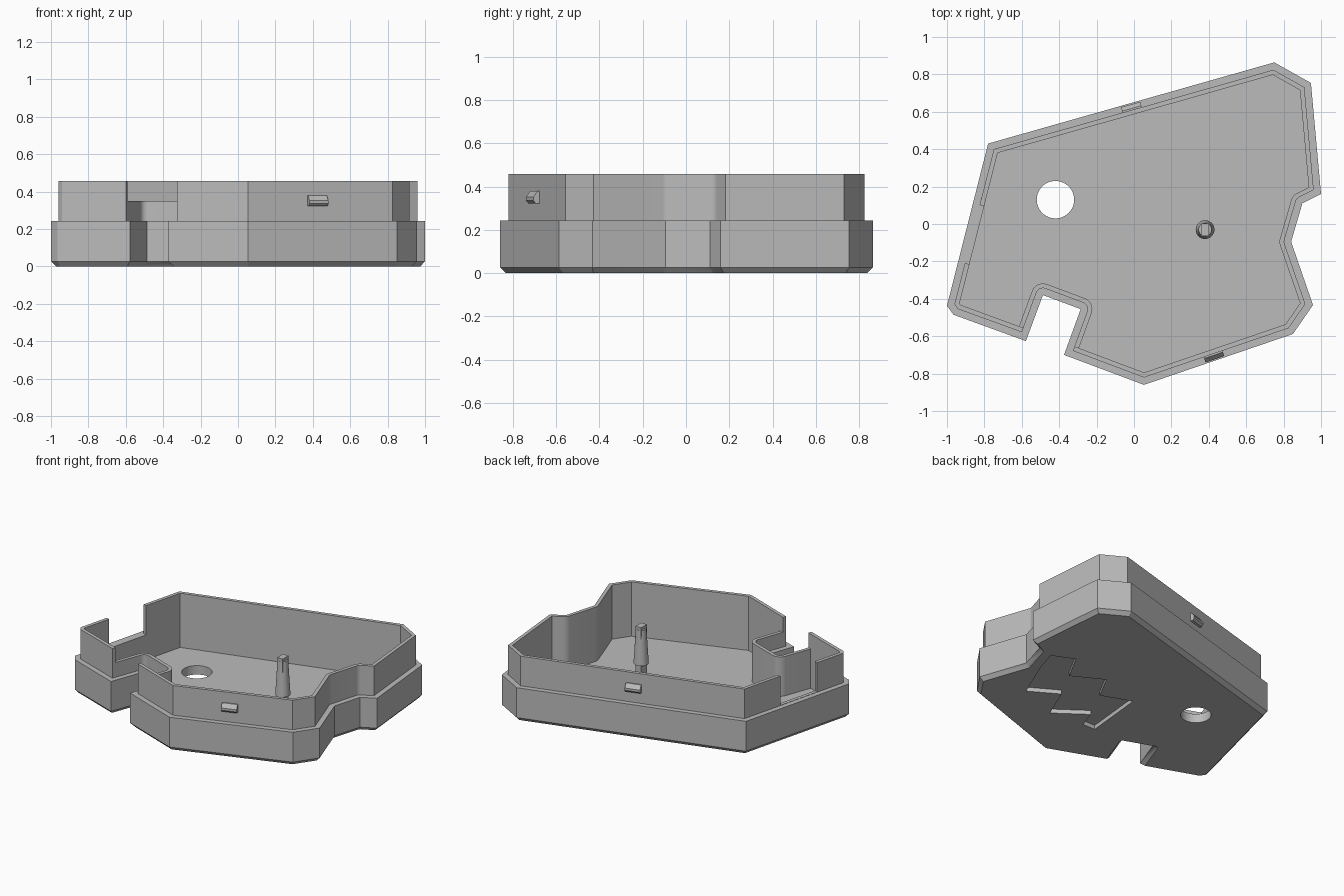
import bpy, bmesh, math
from mathutils import Vector, Matrix

if "Cube" in bpy.data.objects:
    bpy.data.objects.remove(bpy.data.objects["Cube"])

grey = bpy.data.materials.new("grey_plastic")
grey.diffuse_color = (0.5, 0.5, 0.5, 1)
grey.use_nodes = True
grey.node_tree.nodes["Principled BSDF"].inputs["Base Color"].default_value = grey.diffuse_color

# Outer footprint, clockwise from the back left corner
OUTLINE = [(-.78, .43), (.75, .864), (.946, .754), (1, .16), (.9, .11), (.84, -.095),
           (.957, -.433), (.85, -.588), (.053, -.86), (-.374, -.70), (-.285, -.455),
           (-.487, -.38), (-.578, -.626), (-.965, -.485), (-1, -.437)]
LIP, INNER = .037, .062          # inset of the lip's outer and inner faces
BASE_TOP, TOP, FLOOR = .243, .457, .065


def inset(d, z, steps=8):
    """Inset footprint: mitred outer corners, rounded inward corners."""
    pts = [Vector(p) for p in OUTLINE]
    ring = []
    for i, p in enumerate(pts):
        a = (p - pts[i - 1]).normalized()
        b = (pts[(i + 1) % len(pts)] - p).normalized()
        na, nb = Vector((a.y, -a.x)), Vector((b.y, -b.x))
        turn = math.atan2(a.x * b.y - a.y * b.x, a.dot(b))
        if turn > 0:
            for k in range(steps + 1):
                t = turn * k / steps
                n = Vector((na.x * math.cos(t) - na.y * math.sin(t),
                            na.x * math.sin(t) + na.y * math.cos(t)))
                ring.append((*(p + n * d), z))
        else:
            ring.append((*(p + (na + nb) * d / (1 + na.dot(nb))), z))
    return ring


def finish(name, bm):
    bmesh.ops.remove_doubles(bm, verts=bm.verts, dist=1e-5)
    bmesh.ops.recalc_face_normals(bm, faces=bm.faces)
    me = bpy.data.meshes.new(name)
    bm.to_mesh(me)
    bm.free()
    me.materials.append(grey)
    ob = bpy.data.objects.new(name, me)
    bpy.context.collection.objects.link(ob)
    return ob


def loft(name, rings):
    """Closed solid through rings with equal point counts."""
    bm = bmesh.new()
    rows = [[bm.verts.new(p) for p in r] for r in rings]
    n = len(rows[0])
    for r, s in zip(rows, rows[1:]):
        for i in range(n):
            j = (i + 1) % n
            bm.faces.new((r[i], r[j], s[j], s[i]))
    bm.faces.new(rows[0])
    bm.faces.new(rows[-1])
    return finish(name, bm)


def prism(name, pts, z0, z1):
    return loft(name, [[(x, y, z) for x, y in pts] for z in (z0, z1)])


def circle(cx, cy, r, n=32):
    return [(cx + r * math.cos(math.tau * k / n), cy + r * math.sin(math.tau * k / n))
            for k in range(n)]


def rect(cx, cy, w, h, angle=0):
    rot = Matrix.Rotation(angle, 2)
    return [tuple(Vector((cx, cy)) + rot @ Vector((x * w / 2, y * h / 2)))
            for x, y in ((-1, -1), (1, -1), (1, 1), (-1, 1))]


# Tray: chamfered base, ledge, thin lip and floor
tray = loft("tray", [inset(.025, 0), inset(0, .027), inset(0, BASE_TOP), inset(LIP, BASE_TOP),
                     inset(LIP, TOP), inset(INNER, TOP), inset(INNER, FLOOR)])

# Cutters: floor hole, side wall opening, lowered lip around the notch, zigzag recess below
u = Vector((.204, -.074)).normalized()
v = Vector((-u.y, u.x))
mid = (Vector(OUTLINE[9]) + Vector(OUTLINE[12])) / 2 + v * (INNER + .15)
bolt = [(.81, .115), (.653, .186), (.545, -.012), (.326, .108), (.227, -.08), (.01, .003),
        (-.033, -.44), (.067, -.44), (.112, -.307), (.33, -.465), (.43, -.225),
        (.635, -.346), (.766, -.03)]
cutters = [
    prism("hole_cutter", circle(-.42, .13, .1, 48), -.1, .2),
    prism("side_opening_cutter", rect(-.86, -.055, .32, .16, math.atan2(.867, .22)),
          BASE_TOP + .002, .6),
    prism("notch_lip_cutter", rect(*mid, .36, .30, math.atan2(u.y, u.x)), .35, .6),
    prism("zigzag_cutter", bolt, -.1, .03),
]
for c in cutters:
    m = tray.modifiers.new(c.name, 'BOOLEAN')
    m.operation, m.solver, m.object = 'DIFFERENCE', 'EXACT', c
bpy.context.view_layer.update()
cut = bpy.data.meshes.new_from_object(tray.evaluated_get(bpy.context.evaluated_depsgraph_get()))
tray.modifiers.clear()
tray.data = cut
for c in cutters:
    bpy.data.objects.remove(c)

# Post: flat pillar inside a tapered sleeve
prism("post_pillar", rect(.38, -.03, .044, .066), FLOOR - .01, .452)
sleeve = loft("post_sleeve", [[(x, y, z) for x, y in circle(.38, -.03, r)]
                              for r, z in ((.05, .18), (.035, .43))])


def clip(name, a, b, x):
    """Snap bump on the lip outside the footprint edge a-b, centred at the given x."""
    a, b = Vector(a), Vector(b)
    d = (b - a).normalized()
    out = Vector((-d.y, d.x))
    c = a + (b - a) * (x - a.x) / (b.x - a.x) - out * LIP
    prof = [(-.01, .322), (.018, .322), (.03, .336), (.03, .352), (.008, .38), (-.01, .38)]
    loft(name, [[(*(c + d * s + out * o), z) for o, z in prof] for s in (-.053, .053)])


clip("back_clip", OUTLINE[0], OUTLINE[1], -.02)
clip("front_clip", OUTLINE[7], OUTLINE[8], .435)

# Smooth only the rounded walls
bpy.ops.object.select_all(action='DESELECT')
for ob in (tray, sleeve):
    ob.select_set(True)
bpy.context.view_layer.objects.active = tray
bpy.ops.object.shade_smooth_by_angle(angle=math.radians(20))
